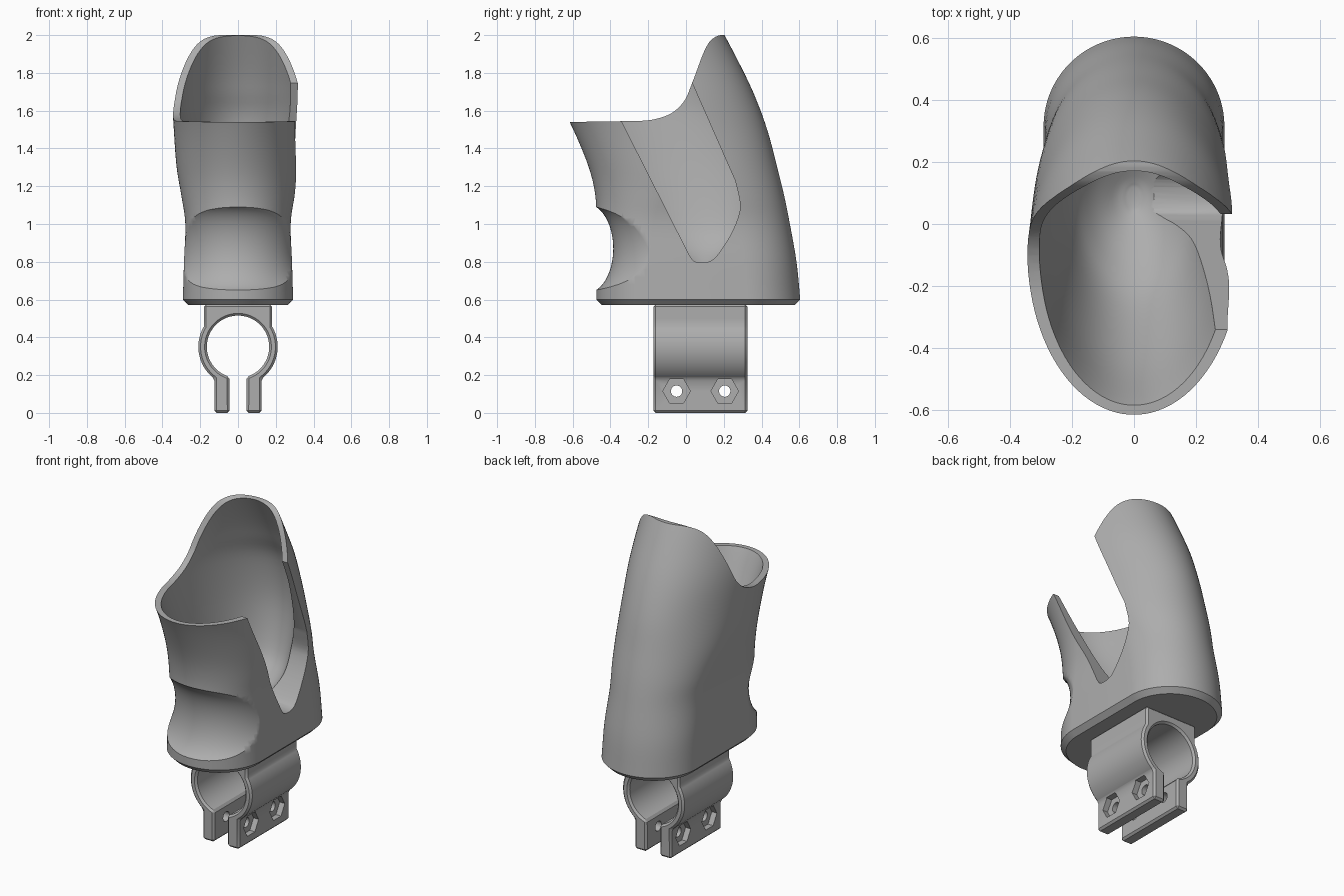
import bpy, bmesh
from math import sin, cos, pi, radians
from mathutils import Vector

cube = bpy.data.objects.get("Cube")
if cube:
    bpy.data.objects.remove(cube)

grey = bpy.data.materials.new("plain grey")
grey.use_nodes = True
grey.diffuse_color = (0.42, 0.42, 0.42, 1)
grey.node_tree.nodes["Principled BSDF"].inputs["Base Color"].default_value = (0.42, 0.42, 0.42, 1)


def smooth(points, steps):
    """Catmull-Rom interpolation through a list of tuples."""
    p = [Vector(q) for q in points]
    p = [p[0] * 2 - p[1]] + p + [p[-1] * 2 - p[-2]]
    out = []
    for a, b, c, d in zip(p, p[1:], p[2:], p[3:]):
        for i in range(steps):
            t = i / steps
            out.append(b + (c - a) * t / 2 + (a * 2 - b * 5 + c * 4 - d) * t * t / 2
                       + (b * 3 - a - c * 3 + d) * t ** 3 / 2)
    return out + [p[-2]]


def finish(bm, name):
    bmesh.ops.recalc_face_normals(bm, faces=bm.faces)
    mesh = bpy.data.meshes.new(name)
    bm.to_mesh(mesh)
    bm.free()
    mesh.materials.append(grey)
    obj = bpy.data.objects.new(name, mesh)
    bpy.context.collection.objects.link(obj)
    return obj


def loft(name, rings):
    """Skin closed rings of equal size and cap both ends."""
    bm = bmesh.new()
    loops = [[bm.verts.new(v) for v in ring] for ring in rings]
    n = len(loops[0])
    for a, b in zip(loops, loops[1:]):
        for i in range(n):
            j = (i + 1) % n
            bm.faces.new((a[i], a[j], b[j], b[i]))
    bm.faces.new(loops[0])
    bm.faces.new(loops[-1])
    return finish(bm, name)


def oval(z, front, back, half_width, straight, n=96):
    """Horizontal oval section with optional straight sides."""
    mid, half = (front + back) / 2, (back - front) / 2
    ring = []
    for i in range(n):
        t = 2 * pi * (i + 0.5) / n
        side = straight if sin(t) > 0 else -straight
        ring.append((half_width * cos(t), mid + side + (half - straight) * sin(t), z))
    return ring


def side_prism(name, outline, x0, x1):
    return loft(name, [[(x, y, z) for y, z in outline] for x in (x0, x1)])


def activate(obj):
    bpy.ops.object.select_all(action='DESELECT')
    bpy.context.view_layer.objects.active = obj
    obj.select_set(True)


def apply(obj, mod):
    activate(obj)
    bpy.ops.object.modifier_apply(modifier=mod.name)


def cut(obj, cutter):
    mod = obj.modifiers.new("cut", 'BOOLEAN')
    mod.operation, mod.solver, mod.object = 'DIFFERENCE', 'EXACT', cutter
    apply(obj, mod)
    bpy.data.objects.remove(cutter)


def shade(obj, angle):
    activate(obj)
    bpy.ops.object.shade_smooth_by_angle(angle=radians(angle))


# Holder body: z, front, back, half width, straight side length
outer = smooth([
    (.60, -.475, .605, .292, .25), (.8, -.475, .585, .286, .24),
    (1.0, -.475, .55, .279, .2), (1.15, -.48, .52, .30, .14),
    (1.3, -.515, .483, .325, .06), (1.5, -.597, .43, .34, 0),
    (1.7, -.70, .355, .35, 0), (1.9, -.81, .257, .35, 0), (2.1, -.93, .15, .35, 0)], 5)
body = loft("holder_body", [oval(.57, -.445, .575, .262, .25)] + [oval(*s) for s in outer])

# Finger groove wrapping the front
groove = []
for i in range(49):
    a = pi + pi * i / 48
    ring = []
    for k in range(48):
        t = 2 * pi * k / 48
        r = .445 + .14 * cos(t)
        ring.append((r * cos(a), -.08 + r * sin(a), .87 + .235 * sin(t)))
    groove.append(ring)
cut(body, loft("groove_cutter", groove))

# Tapered pocket
pocket = smooth([
    (.775, .05, .12, .02, 0), (.80, 0, .17, .07, 0), (.88, -.14, .29, .15, 0),
    (1.0, -.27, .37, .21, 0), (1.27, -.45, .415, .265, 0), (1.54, -.585, .385, .302, 0),
    (1.7, -.68, .32, .315, 0), (1.85, -.755, .25, .315, 0), (2.15, -.90, .09, .315, 0)], 5)
cut(body, loft("pocket_cutter", [oval(*s) for s in pocket]))

# Swept rim, low at the front and high at the back
rim = smooth([(-.62, 1.54), (-.3, 1.545), (-.18, 1.552), (-.08, 1.585), (-.01, 1.65), (.03, 1.74),
              (.06, 1.82), (.09, 1.9), (.125, 1.965), (.17, 1.997), (.22, 2.0)], 4)
rim = [tuple(p) for p in rim] + [(.7, 2.0), (.7, 2.4), (-1.2, 2.4), (-1.2, 1.54)]
cut(body, side_prism("rim_cutter", rim, -.6, .6))

# Slanted slot through the left wall
tip = smooth([(0, .87), (.02, .832), (.05, .8), (.12, .8), (.17, .84), (.24, .95),
              (.28, 1.05), (.285, 1.12), (.26, 1.23)], 4)
slot = [(-.4, 1.66)] + [tuple(p) for p in tip] + [(0, 1.82)]
cut(body, side_prism("slot_cutter", slot, .03, .6))
shade(body, 35)


# Tube clamp: half outline mirrored, then extruded along y
def arc(radius, start, end, n):
    return [(radius * cos(radians(start + (end - start) * i / n)),
             .35 + radius * sin(radians(start + (end - start) * i / n))) for i in range(n + 1)]


half = [(.18, .575), (.18, .5)] + arc(.21, 31, -53.5, 24) + [(.125, 0), (.045, 0)] + arc(.165, -74, 90, 40)
outline = half + [(-x, z) for x, z in reversed(half[:-1])]
clamp = loft("tube_clamp", [[(x, y, z) for x, z in outline] for y in (-.172, .325)])
bevel = clamp.modifiers.new("edge", 'BEVEL')
bevel.width, bevel.segments, bevel.angle_limit = .012, 1, radians(50)
apply(clamp, bevel)


# Bolt holes with hexagonal nut recesses on both sides
def bolt_cutter(y, radius, sides, x0, x1):
    pts = [(y + radius * cos(2 * pi * i / sides), .115 + radius * sin(2 * pi * i / sides))
           for i in range(sides)]
    return side_prism("bolt_cutter", pts, x0, x1)


for y in (-.05, .205):
    cut(clamp, bolt_cutter(y, .03, 24, -.3, .3))
    for side in (-1, 1):
        cut(clamp, bolt_cutter(y, .073, 6, side * .09, side * .3))
shade(clamp, 30)
